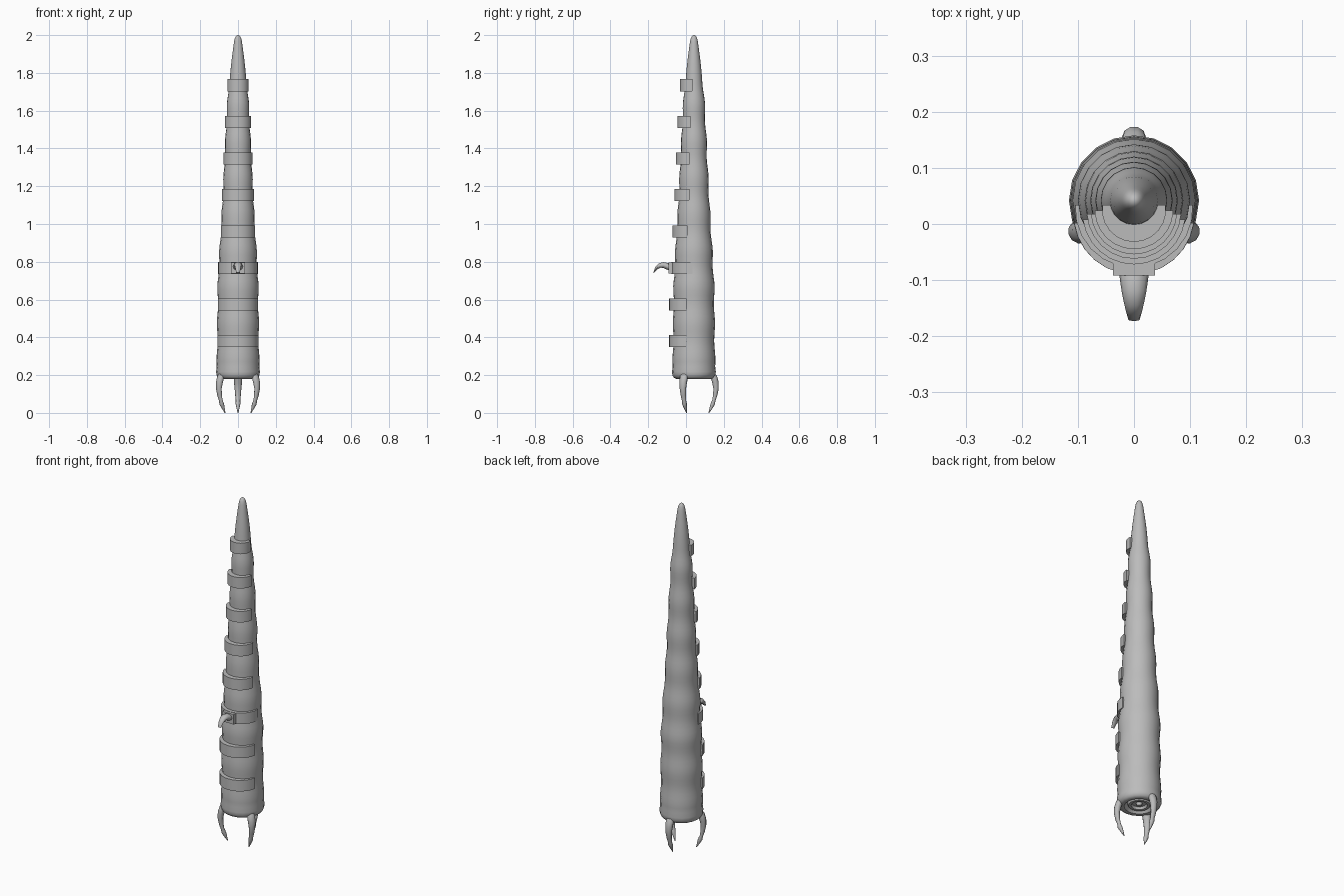
import bpy, bmesh, math
from mathutils import Matrix

if "Cube" in bpy.data.objects:
    bpy.data.objects.remove(bpy.data.objects["Cube"])

AXIS_Y = 0.042          # the body axis sits slightly behind the origin
SIDES = 20

grey = bpy.data.materials.new("mid_grey")
grey.diffuse_color = (0.5, 0.5, 0.5, 1)
grey.use_nodes = True
grey.node_tree.nodes["Principled BSDF"].inputs["Base Color"].default_value = grey.diffuse_color


def finish(name, bm, angle=40):
    bmesh.ops.remove_doubles(bm, verts=bm.verts[:], dist=1e-5)
    bmesh.ops.recalc_face_normals(bm, faces=bm.faces[:])
    mesh = bpy.data.meshes.new(name)
    bm.to_mesh(mesh)
    bm.free()
    mesh.materials.append(grey)
    ob = bpy.data.objects.new(name, mesh)
    bpy.context.collection.objects.link(ob)
    bpy.ops.object.select_all(action='DESELECT')
    ob.select_set(True)
    bpy.context.view_layer.objects.active = ob
    bpy.ops.object.shade_smooth_by_angle(angle=math.radians(angle))
    return ob


def skin(bm, rings):
    """Join equal rings of points with quads and cap both ends."""
    vs = [[bm.verts.new(p) for p in ring] for ring in rings]
    n = len(vs[0])
    for a, b in zip(vs, vs[1:]):
        for i in range(n):
            j = (i + 1) % n
            bm.faces.new((a[i], a[j], b[j], b[i]))
    bm.faces.new(vs[0])
    bm.faces.new(vs[-1])


def horn(name, path, matrix):
    """Curved spike: path rows are (out, z, half width, half thickness)."""
    rings = []
    for k, (u, z, w, t) in enumerate(path):
        a, b = path[max(k - 1, 0)], path[min(k + 1, len(path) - 1)]
        du, dz = b[0] - a[0], b[1] - a[1]
        d = math.hypot(du, dz)
        ring = []
        for i in range(10):
            q = math.tau * i / 10
            s = t * math.sin(q)
            ring.append((u - s * dz / d, w * math.cos(q), z + s * du / d))
        rings.append(ring)
    bm = bmesh.new()
    skin(bm, rings)
    bm.transform(matrix)
    return finish(name, bm, 50)


def lerp_table(table, z):
    for (z0, r0), (z1, r1) in zip(table, table[1:]):
        if z <= z1:
            return r0 + (r1 - r0) * (z - z0) / (z1 - z0)
    return table[-1][1]


# Body: wavy tapered column with a rounded foot, recessed base and blunt tip
PITCH = 0.1935
taper = [(0.2, 0.112), (0.47, 0.109), (0.67, 0.107), (0.86, 0.097), (1.05, 0.085),
         (1.25, 0.075), (1.44, 0.066), (1.64, 0.056), (1.76, 0.046)]
profile = [(0.012, 0.185), (0.016, 0.2), (0.036, 0.2), (0.042, 0.187), (0.056, 0.187),
           (0.062, 0.2), (0.07, 0.192), (0.078, 0.182), (0.095, 0.18), (0.107, 0.187),
           (0.114, 0.2), (0.116, 0.218)]
for k in range(57):
    z = 0.245 + k * 0.0268
    wave = math.cos(math.tau * (z - 0.38) / PITCH)
    profile.append((lerp_table(taper, z) - 0.0028 * wave, z))
profile += [(0.042, 1.785), (0.037, 1.84), (0.031, 1.89), (0.025, 1.935),
            (0.021, 1.965), (0.017, 1.983), (0.011, 1.995), (0.004, 2.0)]
bm = bmesh.new()
skin(bm, [[(r * math.cos(math.tau * i / SIDES), AXIS_Y + r * math.sin(math.tau * i / SIDES), z)
           for i in range(SIDES)] for r, z in profile])
finish("body", bm)

# Raised half bands on the front: (outer radius, rear edge y, front y)
bands = [(0.109, 0.002, -0.090), (0.108, 0.002, -0.090), (0.105, 0.034, -0.078),
         (0.092, 0.008, -0.072), (0.084, 0.018, -0.062), (0.077, 0.018, -0.054),
         (0.070, 0.024, -0.045), (0.057, 0.034, -0.032)]
for k, (r, rear, front) in enumerate(bands):
    zc = 0.38 + k * PITCH
    centre = front + r
    end = math.asin(max(-1, min(1, (rear - centre) / r)))
    start, sweep = math.pi - end, math.pi + 2 * end
    arc = [(r * math.cos(start + sweep * i / 12), centre + r * math.sin(start + sweep * i / 12))
           for i in range(13)]
    bm = bmesh.new()
    skin(bm, [[(x, y, zc + dz) for x, y in arc] for dz in (-0.032, 0.032)])
    finish("band_%d" % (k + 1), bm, 30)

# Hook mount block
bm = bmesh.new()
bmesh.ops.create_cube(bm, size=1, matrix=Matrix.Translation((0, -0.074, 0.768))
                      @ Matrix.Diagonal((0.074, 0.036, 0.058, 1)))
finish("hook_mount", bm, 30)

# Forward hook, curving down
hook = [(0.08, 0.768, 0.027, 0.018), (0.10, 0.777, 0.025, 0.018), (0.12, 0.783, 0.022, 0.016),
        (0.14, 0.78, 0.018, 0.013), (0.157, 0.766, 0.014, 0.009), (0.171, 0.742, 0.01, 0.002)]
horn("hook", hook, Matrix.Rotation(-math.pi / 2, 4, 'Z'))

# Three claws under the body, 120 degrees apart
claw = [(0.092, 0.215, 0.02, 0.012), (0.106, 0.19, 0.023, 0.018), (0.114, 0.16, 0.021, 0.018),
        (0.117, 0.13, 0.018, 0.015), (0.113, 0.095, 0.015, 0.012), (0.105, 0.065, 0.012, 0.009),
        (0.101, 0.05, 0.013, 0.012), (0.094, 0.035, 0.010, 0.010), (0.079, 0.0, 0.002, 0.002)]
for name, deg in (("claw_back", 90), ("claw_left", 210), ("claw_right", 330)):
    horn(name, claw, Matrix.Translation((0, AXIS_Y, 0)) @ Matrix.Rotation(math.radians(deg), 4, 'Z'))
